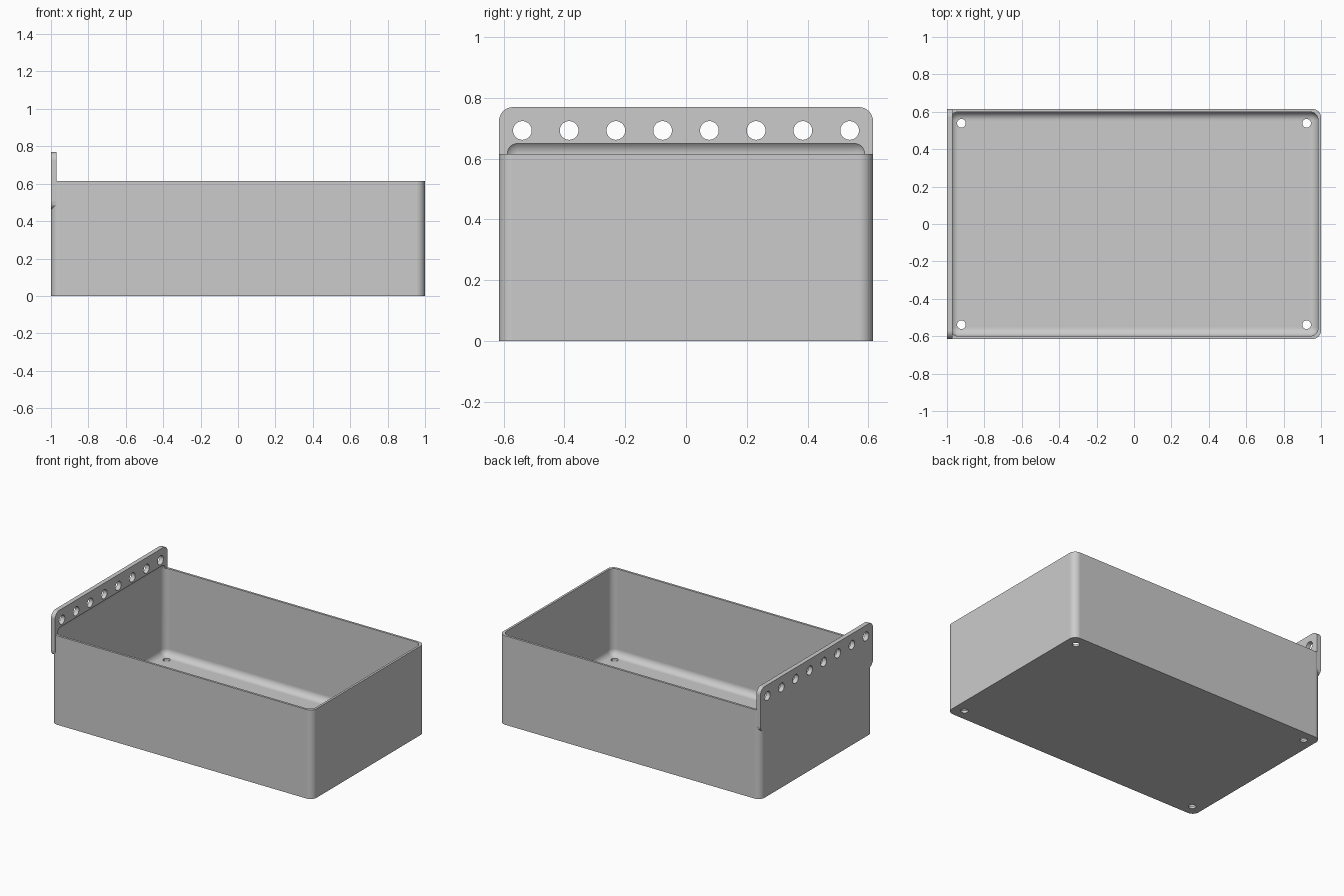
import bpy, bmesh, math
from mathutils import Matrix, Vector

cube = bpy.data.objects.get("Cube")
if cube:
    bpy.data.objects.remove(cube, do_unlink=True)

U = 2 / 130          # one design unit
RADIUS = 3 * U       # shared corner radius


def rounded_block(name, lo, hi, round_axis=None):
    """Box between two corners; rounds edges along one axis, or all edges."""
    lo, hi = Vector(lo) * U, Vector(hi) * U
    bm = bmesh.new()
    bmesh.ops.create_cube(bm, size=1)
    for v in bm.verts:
        v.co = [(lo[i] + hi[i]) / 2 + v.co[i] * (hi[i] - lo[i]) for i in range(3)]
    edges = [e for e in bm.edges if round_axis is None or
             abs((e.verts[0].co - e.verts[1].co).normalized()[round_axis]) > 0.9]
    bmesh.ops.bevel(bm, geom=edges, offset=RADIUS, segments=8,
                    profile=0.5, affect='EDGES')
    return finish(name, bm)


def drill(name, centers, radius, depth, rotation):
    """One cutter object holding a row of cylinders."""
    bm = bmesh.new()
    for c in centers:
        bmesh.ops.create_cone(bm, cap_ends=True, segments=32, radius1=radius * U,
                              radius2=radius * U, depth=depth * U,
                              matrix=Matrix.Translation(Vector(c) * U) @ rotation)
    return finish(name, bm)


def finish(name, bm):
    bmesh.ops.recalc_face_normals(bm, faces=bm.faces)
    mesh = bpy.data.meshes.new(name)
    bm.to_mesh(mesh)
    bm.free()
    obj = bpy.data.objects.new(name, mesh)
    bpy.context.collection.objects.link(obj)
    return obj


def combine(target, other, operation):
    """Apply a boolean and discard the helper."""
    other.hide_render = True
    mod = target.modifiers.new(other.name, 'BOOLEAN')
    mod.operation = operation
    mod.solver = 'EXACT'
    mod.object = other
    bpy.context.view_layer.objects.active = target
    bpy.ops.object.modifier_apply(modifier=mod.name)
    bpy.data.objects.remove(other, do_unlink=True)


# Outer body and raised mounting plate
tray = rounded_block("storage_tray", (-65, -40, 0), (65, 40, 40), round_axis=2)
plate = rounded_block("mounting_plate", (-65, -40, 30), (-63, 40, 50), round_axis=0)
combine(tray, plate, 'UNION')

# Hollow interior with rounded floor edges, reaching slightly into the plate
cavity = rounded_block("cavity_cutter", (-64, -39, 1), (64, 39, 43))
combine(tray, cavity, 'DIFFERENCE')

# Row of holes through the plate
row = [(-64, 10 * i - 35, 45) for i in range(8)]
combine(tray, drill("plate_hole_cutter", row, 2, 8,
                    Matrix.Rotation(math.pi / 2, 4, 'Y')), 'DIFFERENCE')

# Drain holes in the floor corners
corners = [(60 * sx, 35 * sy, 0) for sx in (-1, 1) for sy in (-1, 1)]
combine(tray, drill("floor_hole_cutter", corners, 1.5, 8, Matrix()), 'DIFFERENCE')

# Plain grey plastic
grey = bpy.data.materials.new("grey plastic")
grey.use_nodes = True
colour = (0.6, 0.6, 0.6, 1)
grey.diffuse_color = colour
grey.node_tree.nodes["Principled BSDF"].inputs["Base Color"].default_value = colour
tray.data.materials.clear()
tray.data.materials.append(grey)

# Smooth fillets, crisp edges
bpy.ops.object.select_all(action='DESELECT')
tray.select_set(True)
bpy.context.view_layer.objects.active = tray
bpy.ops.object.shade_smooth_by_angle(angle=math.radians(30))
weighted = tray.modifiers.new("weighted_normals", 'WEIGHTED_NORMAL')
weighted.keep_sharp = True
